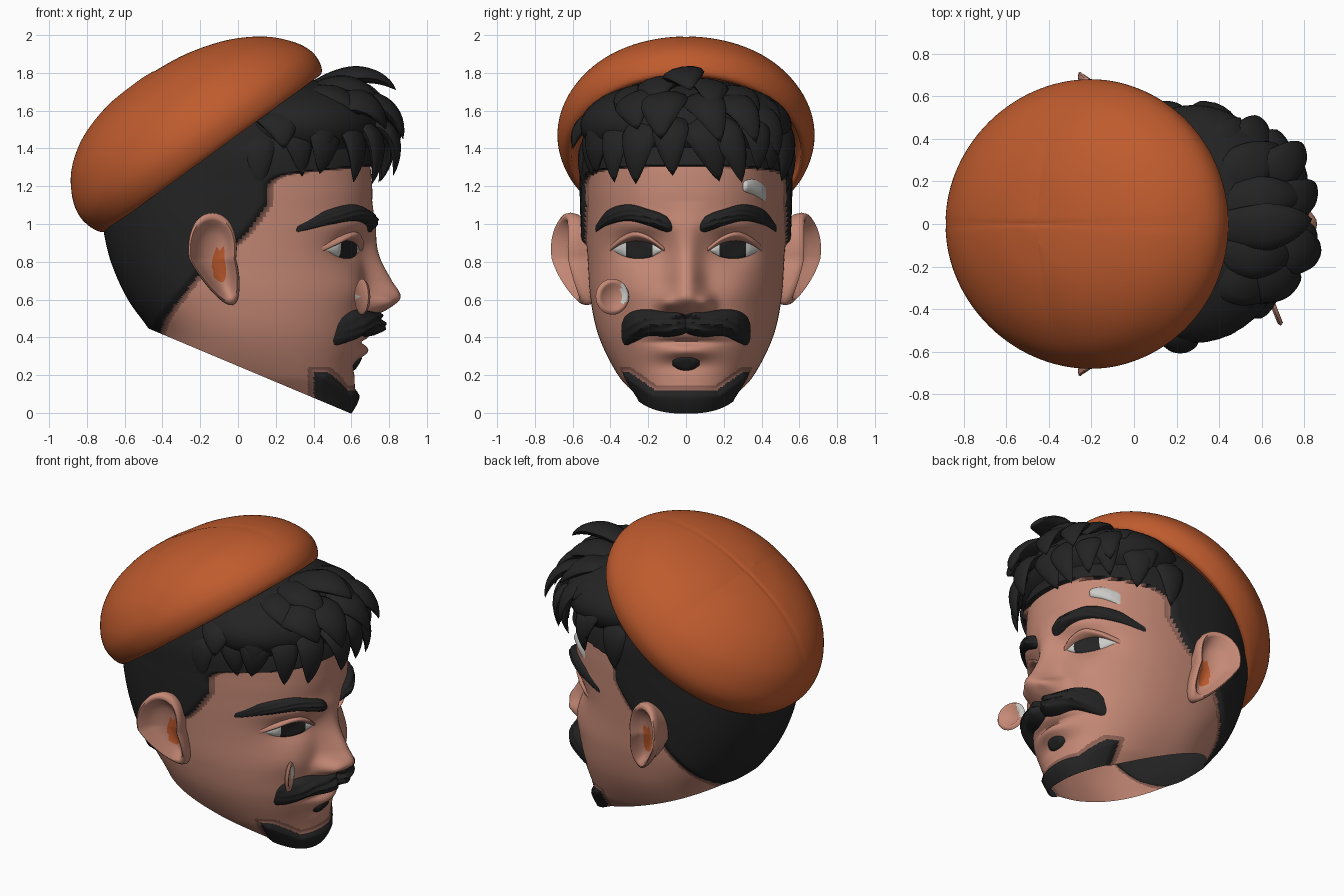
import bpy, bmesh, math, random
from mathutils import Vector

if "Cube" in bpy.data.objects:
    bpy.data.objects.remove(bpy.data.objects["Cube"])

random.seed(11)

def mat(name, c):
    m = bpy.data.materials.new(name)
    m.diffuse_color = (*c, 1)
    m.use_nodes = True
    m.node_tree.nodes["Principled BSDF"].inputs["Base Color"].default_value = m.diffuse_color
    return m

SKIN = mat("skin", (.56, .25, .18))
HAIR = mat("black_hair", (.017, .017, .017))
ORANGE = mat("orange_felt", (.52, .105, .027))
WHITE = mat("eye_white", (.6, .6, .58))
STUBBLE = mat("hairline_brown", (.27, .12, .09))

def interp(table, t):
    """Catmull-Rom lookup; the first column is the key"""
    t = min(max(t, table[0][0]), table[-1][0])
    i = 0
    while i < len(table) - 2 and t > table[i + 1][0]:
        i += 1
    a, b = table[i], table[i + 1]
    p, n = table[max(i - 1, 0)], table[min(i + 2, len(table) - 1)]
    h = b[0] - a[0]
    f = (t - a[0]) / h
    out = []
    for k in range(1, len(a)):
        ma = (b[k] - p[k]) / (b[0] - p[0]) * h
        mb = (n[k] - a[k]) / (n[0] - a[0]) * h
        out.append((2*f**3 - 3*f*f + 1)*a[k] + (f**3 - 2*f*f + f)*ma
                   + (3*f*f - 2*f**3)*b[k] + (f**3 - f*f)*mb)
    return out

def grid(name, rows, mats, wrap=False, rule=None, cut=None, face_x_dir=False):
    """Skin rows of points into one smooth mesh"""
    bm = bmesh.new()
    vs = [[bm.verts.new(p) for p in r] for r in rows]
    n = len(rows[0])
    for a, b in zip(vs, vs[1:]):
        for j in range(n if wrap else n - 1):
            k = (j + 1) % n
            bm.faces.new((a[j], a[k], b[k], b[j]))
    bmesh.ops.remove_doubles(bm, verts=bm.verts, dist=1e-5)
    if rule:
        for f in bm.faces:
            f.material_index = rule(f.calc_center_median())
    bmesh.ops.recalc_face_normals(bm, faces=bm.faces)
    if cut:
        g = bm.verts[:] + bm.edges[:] + bm.faces[:]
        bmesh.ops.bisect_plane(bm, geom=g, plane_co=cut[0], plane_no=cut[1], clear_inner=True)
    if face_x_dir and sum(f.normal.x * f.calc_area() for f in bm.faces) < 0:
        bmesh.ops.reverse_faces(bm, faces=bm.faces)
    me = bpy.data.meshes.new(name)
    bm.to_mesh(me)
    bm.free()
    for m in mats:
        me.materials.append(m)
    ob = bpy.data.objects.new(name, me)
    bpy.context.collection.objects.link(ob)
    bpy.context.view_layer.objects.active = ob
    bpy.ops.object.select_all(action='DESELECT')
    ob.select_set(True)
    bpy.ops.object.shade_smooth_by_angle(angle=math.radians(60))
    return ob

# Head sections: z, front x, back x, half width, centre x
SECT = [(-.05, .53, -.3, .19, .3), (0, .575, -.32, .22, .27), (.08, .615, -.34, .26, .25),
        (.2, .62, -.38, .36, .16), (.4, .665, -.42, .46, .06), (.6, .685, -.555, .505, 0),
        (.8, .675, -.645, .52, -.05), (1, .7, -.69, .53, -.08), (1.2, .71, -.71, .535, -.08),
        (1.4, .67, -.71, .53, -.08), (1.6, .5, -.6, .46, -.08), (1.75, .25, -.4, .3, -.08),
        (1.82, -.07, -.09, .01, -.08)]
NOSE = [(.5, 0, .1), (.55, .11, .1), (.61, .175, .095), (.7, .135, .08), (.85, .065, .075),
        (1, .025, .08), (1.12, 0, .1)]
P = 2.3

def bump(y, z):
    def g(amp, y0, z0, sy, sz):
        return amp * math.exp(-((abs(y) - y0) / sy)**2 - ((z - z0) / sz)**2)
    amp, s = interp(NOSE, z)
    return (amp * math.exp(-abs(y / s)**2.4) + g(.07, .105, .585, .045, .045)
            + g(-.06, .25, .87, .13, .08) + g(.025, .25, 1.0, .17, .05)
            + g(.02, .3, .66, .12, .1) + g(.04, 0, .44, .2, .06)
            + g(.04, 0, .325, .13, .035) + g(-.025, 0, .375, .16, .015) + g(-.02, 0, .25, .15, .04))

def face_x(y, z):
    xf, xb, w, cx = interp(SECT, z)
    return cx + (xf - cx) * max(0, 1 - abs(y / w)**P)**(1 / P) + bump(y, z)

HAIRLINE = [(.4, -.41), (.5, -.37), (.7, -.22), (.85, -.1), (.9, .0), (.97, .07), (1.1, .16),
            (1.25, .22), (1.29, .5), (1.34, 1.2)]

def hair_depth(p):
    """Positive inside the cropped hair or the chin beard"""
    y = abs(p.y)
    beard = min(.13 + .7 * max(0, y - .16) - p.z, p.x - .39, .225 - p.z)
    return max(interp(HAIRLINE, p.z)[0] - p.x, beard)

rows = []
for i in range(211):
    z = -.05 + 1.87 * i / 210
    xf, xb, w, cx = interp(SECT, z)
    row = []
    for j in range(280):
        a = 2 * math.pi * j / 280
        c, s = math.cos(a), math.sin(a)
        ux = math.copysign(abs(c)**(2 / P), c)
        y = w * math.copysign(abs(s)**(2 / P), s)
        x = cx + ux * (xf - cx if c > 0 else cx - xb)
        if c > 0:
            x += bump(y, z) * min(1, 3 * c)
        p = Vector((x, y, z))
        d = min(1, max(0, hair_depth(p) / .04))
        row.append(p + Vector((c, s, 0)) * .028 * d)
    rows.append(row)

def head_rule(p):
    d = hair_depth(p)
    return 1 if d > .012 else 2 if d > -.02 else 0

grid("head", rows, [SKIN, HAIR, STUBBLE], True, head_rule, ((.59, 0, 0), (.42, 0, 1)))

def strip(name, pts, thick, mats, s=1, rule=None, groove=0, soft=.6):
    """Raised patch on the face; pts hold y, low z, high z"""
    rows = []
    for i in range(41):
        u = i / 40
        y = pts[0][0] + (pts[-1][0] - pts[0][0]) * u
        lo, hi = interp(pts, y)
        end = min(1, 5 * u, 5 * (1 - u))**.5
        row = []
        for j in range(15):
            v = j / 14
            z = lo + (hi - lo) * v
            t = thick * end * math.sin(math.pi * v)**soft if 0 < j < 14 else 0
            t *= 1 + groove * math.sin(v * 22 + u * 9)
            row.append(Vector((face_x(y, z) + t - .008, y * s, z)))
        rows.append(row)
    return grid(name, rows, mats, rule=rule, face_x_dir=True)

# Paired face details
for s, side in ((1, "left"), (-1, "right")):
    strip(side + "_eye", [(.125, .855, .865), (.19, .82, .91), (.27, .812, .925), (.34, .83, .905),
                          (.39, .86, .87)], .03, [WHITE, HAIR], s,
          lambda p: int(abs(abs(p.y) - .25) < .07))
    strip(side + "_eyelid", [(.11, .85, .875), (.19, .895, .935), (.27, .908, .96), (.34, .89, .935),
                             (.41, .85, .88)], .045, [SKIN], s)
    strip(side + "_eyebrow", [(.07, .965, .99), (.1, .955, 1.04), (.2, .99, 1.08), (.31, 1.015, 1.105),
                              (.42, .99, 1.07), (.485, .95, .985)], .055, [HAIR], s, groove=.08, soft=.4)
    strip(side + "_moustache", [(-.02, .43, .51), (.03, .41, .53), (.1, .4, .535), (.2, .405, .55),
                                (.28, .37, .54), (.325, .355, .51), (.345, .39, .47)],
          .09, [HAIR], s, groove=.08, soft=.5)
strip("lip_beard", [(-.075, .25, .28), (-.03, .225, .295), (.03, .225, .295), (.075, .25, .28)],
      .035, [HAIR])
strip("forehead_patch", [(.3, 1.17, 1.23), (.36, 1.15, 1.24), (.425, 1.11, 1.2)], .03, [WHITE])

# Ears: rings of scale and outward height around a slanted outline
EAR = [(.75, None), (.88, -.06), (.97, -.02), (1, .015), (.98, .035), (.91, .042), (.83, .03),
       (.72, -.015), (.5, -.045), (.3, -.06), (0, -.065)]
for s, side in ((1, "left"), (-1, "right")):
    rows = []
    for k, h in EAR:
        row = []
        for j in range(64):
            a = 2 * math.pi * j / 64
            dz = .245 * math.sin(a) * k
            x = -.135 + .125 * math.cos(a) * k * (1 + .25 * math.sin(a)) + .4 * max(0, -dz)
            y = .42 if h is None else .62 - .38 * (x + .12) + .1 * dz - .9 * dz * dz + h
            row.append(Vector((x, s * y, .815 + dz)))
        rows.append(row)
    grid(side + "_ear", rows, [SKIN, ORANGE], True,
         lambda p: int(((p.x + .1) / .04)**2 + ((p.z - .79) / .08)**2 < 1 and abs(p.y) < .62))

# Small loose ring floating before the right cheek
rows = []
n, t = Vector((.93, .37, 0)).normalized(), Vector((-.37, .93, 0)).normalized()
for k, h in ((0, 0), (.055, 0), (.07, .015), (.085, .015), (.095, 0), (.08, -.01), (0, -.005)):
    rows.append([Vector((.655, -.39, .615)) + n * h + (t * math.cos(a) + Vector((0, 0, math.sin(a)))) * k
                 for a in (2 * math.pi * j / 32 for j in range(32))])
grid("cheek_ring", rows, [SKIN, WHITE], True,
     lambda p: int(p.y > -.345 and p.z > .58))

# Beret: tilted lathe, taller at the back, front pulled in, with a centre seam
CAP = [(0, 0, .1), (1, .6, .06), (2, .69, 0), (3, .74, .03), (4, .765, .12), (5, .735, .22),
       (6, .65, .33), (7, .5, .43), (8, .3, .5), (9, .1, .53), (10, 0, .535)]
U, N, C = Vector((.81, 0, .588)), Vector((-.588, 0, .81)), Vector((-.135, 0, 1.375))
rows = []
for i in range(61):
    r, h = interp(CAP, i / 6)
    row = []
    for j in range(128):
        a = 2 * math.pi * j / 128
        u, y = r * math.cos(a), .89 * r * math.sin(a)
        hh = h * (1 - (.2 * u if u < 0 else -.04 * u))
        u -= .2 * h * max(0, math.cos(a))
        hh -= .004 * math.exp(-(y / .012)**2) if i > 30 else 0
        row.append(C + U * u + N * hh + Vector((0, y, 0)))
    rows.append(row)
grid("beret", rows, [ORANGE], True)

# Fringe: a filled core covered by three layers of leaf-shaped locks
rows = [[Vector((.28 + .47 * math.sin(b) * math.cos(a), .56 * math.sin(b) * math.sin(a),
                 1.52 + .25 * math.cos(b))) for a in (2 * math.pi * j / 48 for j in range(48))]
        for b in (math.pi * i / 24 for i in range(25))]
grid("fringe_core", rows, [HAIR], True)

def lock(name, p, width):
    rows = []
    for i in range(17):
        t = i / 16
        q = 1 - t
        c = p[0]*q**3 + p[1]*3*q*q*t + p[2]*3*q*t*t + p[3]*t**3
        tan = ((p[1]-p[0])*q*q + (p[2]-p[1])*2*q*t + (p[3]-p[2])*t*t).normalized()
        side = tan.cross(c - Vector((.1, 0, 1.35))).normalized()
        out = side.cross(tan)
        w = width * (.6 + .4 * min(1, 2 * t)) * max(0, 1 - t**3)**.85
        rows.append([c + side * w * math.cos(a) + out * w * .4 * math.sin(a)
                     for a in (2 * math.pi * j / 12 for j in range(12))])
    grid(name, rows, [HAIR], True)

LAYERS = [  # count, spread, slope drop, (radius, z) of four path points, width
    (7, 66, .22, ((.25, 1.7), (.42, 1.79), (.6, 1.78), (.70, 1.64)), .125),
    (8, 80, .16, ((.32, 1.6), (.56, 1.73), (.74, 1.66), (.76, 1.46)), .13),
    (12, 92, .06, ((.45, 1.5), (.68, 1.6), (.75, 1.44), (.69, 1.24)), .11)]
for li, (count, spread, drop, path, width) in enumerate(LAYERS):
    for k in range(count):
        base = math.radians(spread) * (2 * k / (count - 1) - 1) + random.uniform(-.05, .05)
        pts, jz, jr = [], random.uniform(-.03, .07), random.uniform(-.04, .02)
        sweep = random.uniform(-.25, .4)
        for m, (r, z) in enumerate(path):
            a = base + sweep * (m / 3 - .5) * math.cos(base)
            r += jr * m / 3
            c = math.cos(a)
            cx = math.copysign(abs(c)**(.6 if a > 0 else 1.05), c)
            pts.append(Vector((.12 + r * cx, .78 * r * math.sin(a),
                               z - drop * (1 - c) + jz * m / 3)))
        lock(f"fringe_lock_{li}_{k}", pts, width * random.uniform(.85, 1.1))
